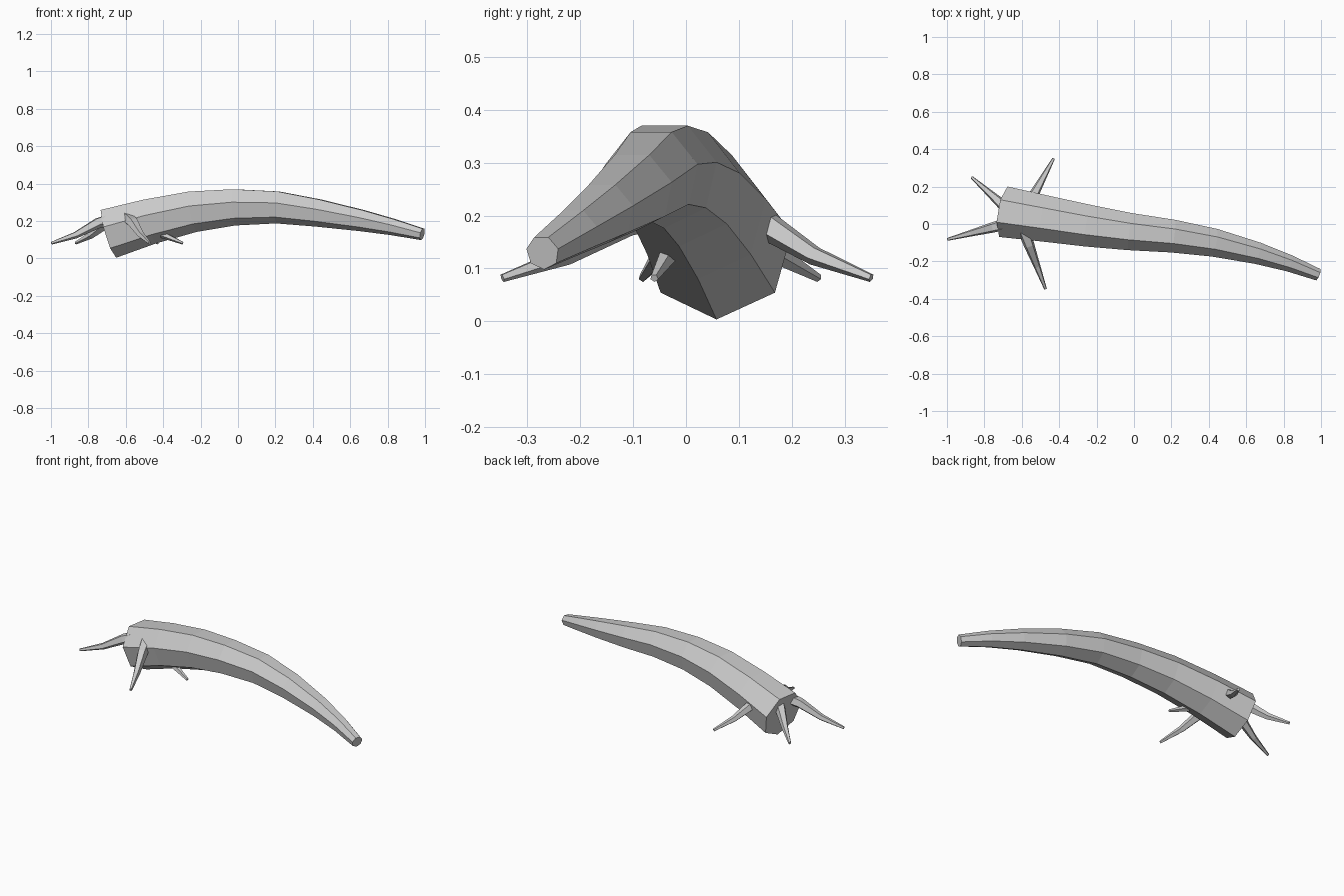
import bpy, bmesh
from math import cos, sin, pi
from mathutils import Vector

if "Cube" in bpy.data.objects:
    bpy.data.objects.remove(bpy.data.objects["Cube"])


def tube(name, path, radii, sides):
    """Closed tapered tube along a path, one corner pointing down, flat faces."""
    pts = [Vector(p) for p in path]
    bm = bmesh.new()
    rings = []
    for i, (p, r) in enumerate(zip(pts, radii)):
        t = (pts[min(i + 1, len(pts) - 1)] - pts[max(i - 1, 0)]).normalized()
        side = Vector((0, 0, 1)).cross(t).normalized()
        up = t.cross(side)
        rings.append([bm.verts.new(p + r * (side * cos(a) + up * sin(a)))
                      for a in (2 * pi * k / sides - pi / 2 for k in range(sides))])
    for a, b in zip(rings, rings[1:]):
        for k in range(sides):
            n = (k + 1) % sides
            bm.faces.new((a[k], a[n], b[n], b[k]))
    bm.faces.new(rings[0])
    bm.faces.new(rings[-1])
    bmesh.ops.recalc_face_normals(bm, faces=bm.faces)
    mesh = bpy.data.meshes.new(name)
    bm.to_mesh(mesh)
    bm.free()
    obj = bpy.data.objects.new(name, mesh)
    bpy.context.collection.objects.link(obj)
    return obj


# Trunk: arched, seven-sided, tapering to the tip
trunk = [(-0.69, 0.064, 0.138, 0.140), (-0.47, 0.028, 0.203, 0.127),
         (-0.24, -0.010, 0.255, 0.115), (-0.02, -0.041, 0.278, 0.102),
         (0.21, -0.065, 0.277, 0.090), (0.43, -0.100, 0.246, 0.077),
         (0.66, -0.156, 0.205, 0.060), (0.83, -0.210, 0.169, 0.046),
         (0.985, -0.271, 0.130, 0.033)]
tube("trunk", [p[:3] for p in trunk], [p[3] for p in trunk], 7)

# Roots: five bent spikes spreading from the thick end
hub = Vector((-0.61, 0.02))
tips = [(-0.43, 0.35), (-0.868, 0.25), (-0.997, -0.082), (-0.473, -0.347), (-0.295, -0.06)]
for i, tip in enumerate(tips):
    path = []
    for f, z in ((0.1, 0.22), (0.36, 0.19), (0.67, 0.125), (1.0, 0.082)):
        q = hub.lerp(Vector(tip), f)
        path.append((q.x, q.y, z))
    tube(f"root_{i + 1}", path, (0.036, 0.030, 0.019, 0.008), 5)
